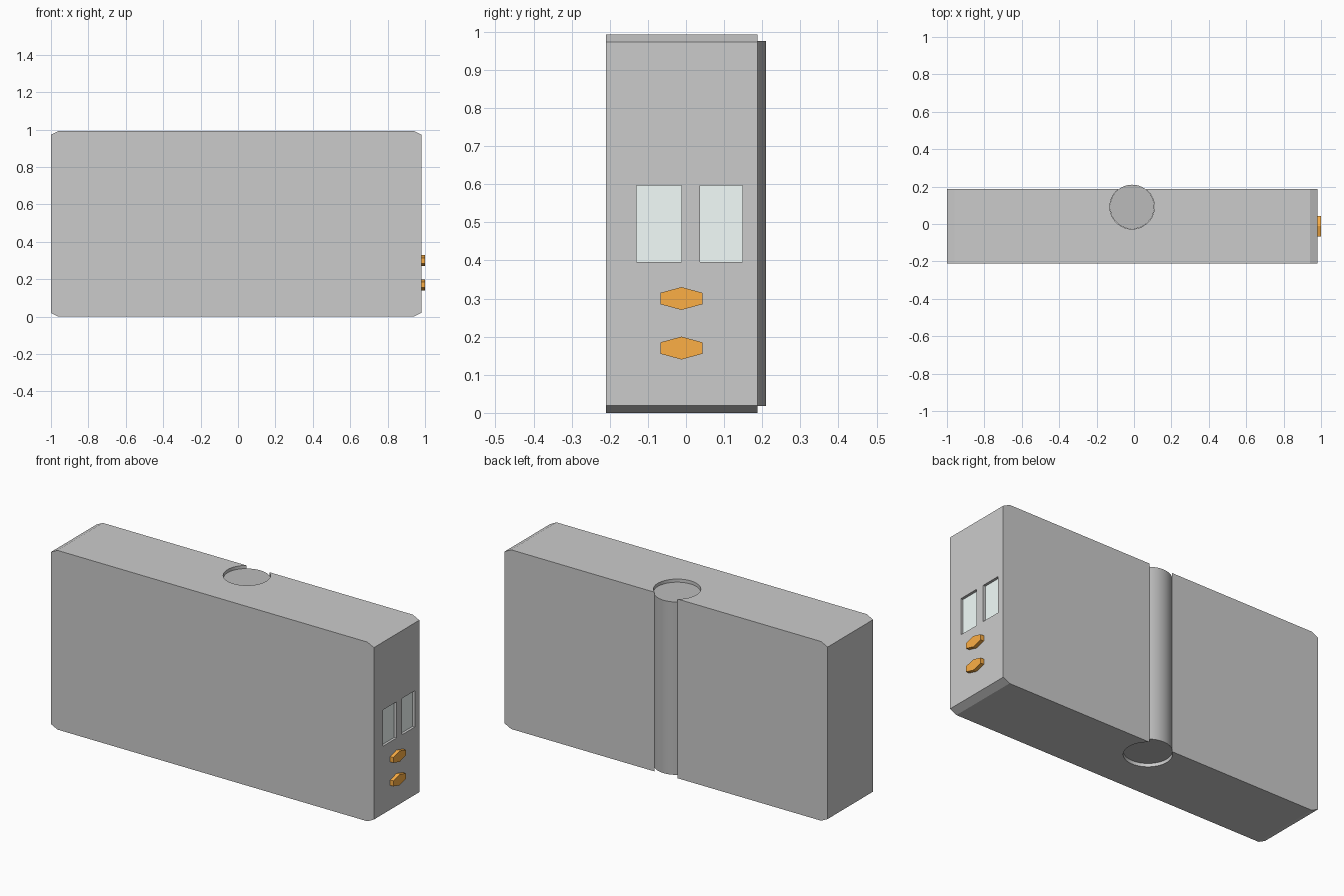
import bpy, bmesh
from math import radians, pi, cos, sin

if "Cube" in bpy.data.objects:
    bpy.data.objects.remove(bpy.data.objects["Cube"])


def material(name, rgb):
    mat = bpy.data.materials.new(name)
    mat.diffuse_color = (*rgb, 1)
    mat.use_nodes = True
    mat.node_tree.nodes["Principled BSDF"].inputs["Base Color"].default_value = mat.diffuse_color
    return mat


def prism(name, outline, start, end, mat=None):
    """Extrude a closed outline of 3D points between two offset vectors."""
    bm = bmesh.new()
    a, b = ([bm.verts.new([p[i] + off[i] for i in range(3)]) for p in outline]
            for off in (start, end))
    n = len(outline)
    bm.faces.new(a)
    bm.faces.new(b)
    for i in range(n):
        j = (i + 1) % n
        bm.faces.new((a[i], a[j], b[j], b[i]))
    bmesh.ops.recalc_face_normals(bm, faces=bm.faces)
    mesh = bpy.data.meshes.new(name)
    bm.to_mesh(mesh)
    bm.free()
    obj = bpy.data.objects.new(name, mesh)
    bpy.context.collection.objects.link(obj)
    if mat:
        mesh.materials.append(mat)
    return obj


def side_rect(y0, y1, z0, z1):
    return [(0, y0, z0), (0, y1, z0), (0, y1, z1), (0, y0, z1)]


def circle(x, y, r, n=64):
    return [(x + r * cos(2 * pi * i / n), y + r * sin(2 * pi * i / n), 0) for i in range(n)]


def activate(obj):
    bpy.ops.object.select_all(action='DESELECT')
    obj.select_set(True)
    bpy.context.view_layer.objects.active = obj


def cut(obj, cutter):
    cutter.hide_render = True
    mod = obj.modifiers.new("cut", 'BOOLEAN')
    mod.operation = 'DIFFERENCE'
    mod.solver = 'EXACT'
    mod.object = cutter
    activate(obj)
    bpy.ops.object.modifier_apply(modifier=mod.name)
    bpy.data.objects.remove(cutter)


dark = material("dark_grey", (0.5, 0.5, 0.5))
orange = material("orange", (0.98, 0.43, 0.06))
glass = material("pale_glass", (0.9, 0.99, 0.97))

# Main slab with clipped corners
L, R, H, CX, CZ = -1.0, 0.98, 0.993, 0.04, 0.02
profile = [(L + CX, 0), (R - CX, 0), (R, CZ), (R, H - CZ),
           (R - CX, H), (L + CX, H), (L, H - CZ), (L, CZ)]
body = prism("body", [(x, 0, z) for x, z in profile], (0, -0.21, 0), (0, 0.188, 0))

# Vertical bore that breaks through the back, with the hinge pin in it
PIN = (-0.01, 0.092)
cut(body, prism("bore_cutter", circle(*PIN, 0.119), (0, 0, -0.1), (0, 0, 1.1)))
pin = prism("hinge_pin", circle(*PIN, 0.118), (0, 0, 0.018), (0, 0, 0.976), dark)

# Two recessed windows on the right end
for i, (y0, y1) in enumerate([(-0.13, -0.012), (0.037, 0.148)], 1):
    rect = side_rect(y0, y1, 0.396, 0.597)
    cut(body, prism("window_cutter", rect, (0.96, 0, 0), (1.1, 0, 0)))
    prism(f"window_pane_{i}", rect, (0.955, 0, 0), (0.966, 0, 0), glass)

# Two hexagonal buttons below the windows
for i, z in enumerate((0.30, 0.17), 1):
    hexagon = [(0, -0.012 + 0.055 * a, z + 0.03 * b) for a, b in
               ((0, 1), (1, 0.5), (1, -0.5), (0, -1), (-1, -0.5), (-1, 0.5))]
    prism(f"button_{i}", hexagon, (0.97, 0, 0), (1.0, 0, 0), orange)

# Round surfaces smooth, flat edges sharp
for obj in (body, pin):
    activate(obj)
    bpy.ops.object.shade_smooth_by_angle(angle=radians(15))
